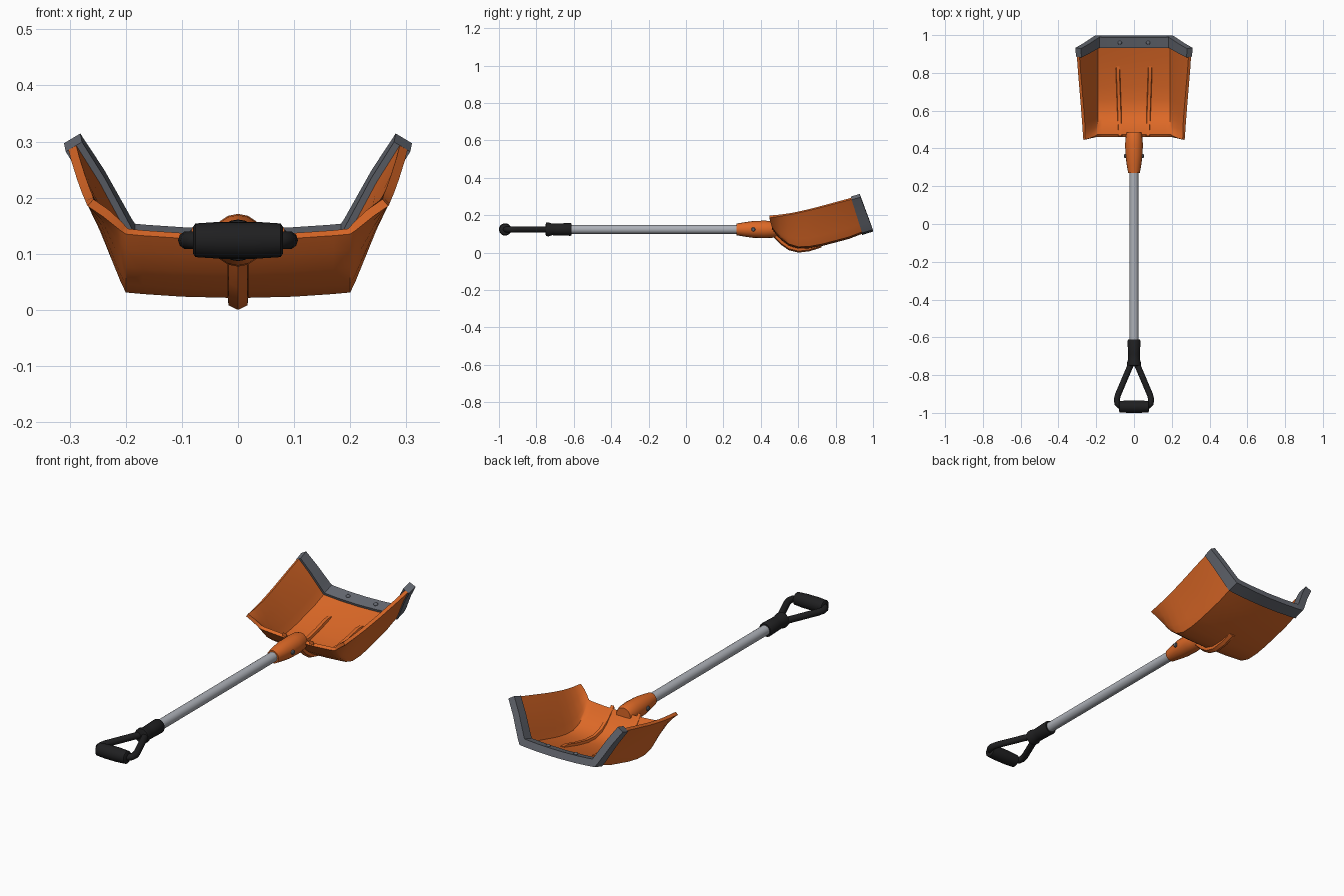
import bpy, bmesh, math
from mathutils import Vector

if "Cube" in bpy.data.objects:
    bpy.data.objects.remove(bpy.data.objects["Cube"])


def material(name, rgb):
    m = bpy.data.materials.new(name)
    m.diffuse_color = (*rgb, 1)
    m.use_nodes = True
    m.node_tree.nodes["Principled BSDF"].inputs["Base Color"].default_value = m.diffuse_color
    return m


ORANGE = material("orange plastic", (0.72, 0.14, 0.02))
STEEL = material("dark steel", (0.13, 0.14, 0.165))
ALU = material("brushed aluminium", (0.42, 0.44, 0.48))
BLACK = material("black rubber", (0.014, 0.014, 0.015))


def finish(ob, mat, angle=35):
    """Apply modifiers, colour and shade one object."""
    ob.data.materials.append(mat)
    bpy.ops.object.select_all(action='DESELECT')
    ob.select_set(True)
    bpy.context.view_layer.objects.active = ob
    bpy.ops.object.convert(target='MESH')
    bpy.ops.object.shade_smooth_by_angle(angle=math.radians(angle))
    return ob


def mesh_object(name, verts, faces):
    me = bpy.data.meshes.new(name)
    me.from_pydata(verts, [], faces)
    ob = bpy.data.objects.new(name, me)
    bpy.context.collection.objects.link(ob)
    return ob


def loft(name, rings, mat, angle=35):
    """Closed solid through rings with equal point counts."""
    n = len(rings[0])
    verts = [p for r in rings for p in r]
    faces = [(i*n+j, i*n+(j+1) % n, (i+1)*n+(j+1) % n, (i+1)*n+j)
             for i in range(len(rings)-1) for j in range(n)]
    faces += [tuple(range(n))[::-1], tuple(range(len(verts)-n, len(verts)))]
    ob = mesh_object(name, verts, faces)
    bm = bmesh.new()
    bm.from_mesh(ob.data)
    bmesh.ops.recalc_face_normals(bm, faces=bm.faces)
    bm.to_mesh(ob.data)
    bm.free()
    return finish(ob, mat, angle)


def turned(name, prof, mat, axis='Y', origin=(0, 0, 0.124), n=20, angle=35):
    """Round part from (position, radius) pairs along x or y."""
    rings = []
    for a, r in prof:
        ring = []
        for k in range(n):
            t = 2*math.pi*k/n
            u, v = r*math.cos(t), r*math.sin(t)
            p = (u, a, v) if axis == 'Y' else (a, u, v)
            ring.append(Vector(origin) + Vector(p))
        rings.append(ring)
    return loft(name, rings, mat, angle)


# Scoop stations: floor y, floor z, rim y, rim z, rim x
STATIONS = [(0.46, 0.125, 0.445, 0.185, 0.268), (0.48, 0.098, 0.465, 0.189, 0.27),
            (0.51, 0.066, 0.50, 0.194, 0.272), (0.55, 0.036, 0.54, 0.201, 0.275),
            (0.60, 0.021, 0.58, 0.208, 0.278), (0.66, 0.023, 0.63, 0.219, 0.282),
            (0.73, 0.036, 0.69, 0.233, 0.287), (0.87, 0.073, 0.81, 0.265, 0.297),
            (0.94, 0.1, 0.885, 0.285, 0.302), (0.997, 0.118, 0.932, 0.300, 0.305)]


def section(s):
    fy, fz, ry, rz, rx = s
    corner = 0.2
    half = [(x, fy, fz + 0.01*(x/0.2)**2) for x in (0, 0.1, 0.17, corner)]
    for u, v in ((0.12, 0.11), (0.24, 0.24), (0.6, 0.63), (1, 1)):
        half.append((corner+(rx-corner)*u, fy+(ry-fy)*v, fz+0.01+(rz-fz-0.01)*v))
    return [(-x, y, z) for x, y, z in half[:0:-1]] + half


def sheet(name, stations, thick, offset, mat):
    rows = [section(s) for s in stations]
    n = len(rows[0])
    faces = [(i*n+j, (i+1)*n+j, (i+1)*n+j+1, i*n+j+1)
             for i in range(len(rows)-1) for j in range(n-1)]
    ob = mesh_object(name, [p for r in rows for p in r], faces)
    mod = ob.modifiers.new("thickness", 'SOLIDIFY')
    mod.thickness, mod.offset, mod.use_even_offset = thick, offset, True
    return finish(ob, mat, 40)


def floor_z(x, y):
    for a, b in zip(STATIONS, STATIONS[1:]):
        if y <= b[0]:
            break
    t = (y-a[0])/(b[0]-a[0])
    return a[1]+(b[1]-a[1])*t + 0.01*(x/0.2)**2


# Scoop and its metal wear edge
sheet("scoop", STATIONS[:-1] + [(0.99, 0.116, 0.925, 0.298, 0.304)], 0.016, -1, ORANGE)
sheet("wear_edge", STATIONS[-2:], 0.034, -0.65, STEEL)

# Rivets on the wear edge
for x in (-0.21, -0.075, 0.075, 0.21):
    z = floor_z(x, 0.965) + (0.034 if abs(x) > 0.2 else 0.029)
    bpy.ops.mesh.primitive_uv_sphere_add(segments=12, ring_count=6, radius=0.011,
                                         location=(x, 0.96, z))
    rivet = bpy.context.object
    rivet.name = "rivet"
    rivet.scale.z = 0.7
    finish(rivet, STEEL)

# Raised stiffening ribs inside the scoop
for side in (-1, 1):
    rings = []
    for y in (0.465, 0.48, 0.51, 0.55, 0.60, 0.66, 0.73, 0.80, 0.835):
        xc = side*(0.073 + 0.013*(y-0.46)/0.37)
        z = floor_z(xc, y) + 0.01
        h = 0.01 if y > 0.83 else 0.018
        rings.append([(xc-0.013, y, z), (xc+0.013, y, z),
                      (xc+0.008, y, z+h), (xc-0.008, y, z+h)])
    loft("scoop_rib", rings, ORANGE)

# Keel under the scoop
rings = []
for y, z in ((0.45, 0.1), (0.475, 0.074), (0.51, 0.04), (0.55, 0.013),
             (0.60, 0), (0.66, 0.007), (0.725, 0.028)):
    top = max(floor_z(0, max(y, 0.46)) + 0.008, z + 0.01)
    rings.append([(-0.019, y, top), (-0.017, y, z+0.008), (0, y, z),
                  (0.017, y, z+0.008), (0.019, y, top)])
loft("keel", rings, ORANGE)

# Socket joining shaft and scoop
turned("socket", [(0.27, 0.024), (0.27, 0.031), (0.31, 0.038), (0.36, 0.045),
                  (0.42, 0.047), (0.47, 0.044), (0.485, 0.038)], ORANGE, n=16)
turned("socket_bolt", [(-0.052, 0.008), (-0.048, 0.011), (0.048, 0.011), (0.052, 0.008)],
       STEEL, 'X', (0, 0.36, 0.124), 12)

# Shaft
turned("shaft", [(-0.64, 0.024), (0.30, 0.024)], ALU, n=24)

# Handle sleeve
turned("handle_sleeve", [(-0.752, 0.02), (-0.748, 0.036), (-0.735, 0.037), (-0.715, 0.031),
                         (-0.69, 0.032), (-0.618, 0.034), (-0.612, 0.031)], BLACK)

# Triangular handle frame
curve = bpy.data.curves.new("handle_frame", 'CURVE')
curve.dimensions = '3D'
curve.bevel_depth = 0.016
curve.bevel_resolution = 3
curve.use_fill_caps = True
half = [(0.012, -0.735), (0.03, -0.775), (0.085, -0.905), (0.091, -0.93),
        (0.088, -0.95), (0.075, -0.963)]
path = half + [(-x, y) for x, y in half[::-1]]
spline = curve.splines.new('POLY')
spline.points.add(len(path)-1)
for p, (x, y) in zip(spline.points, path):
    p.co = (x, y, 0.124, 1)
frame = bpy.data.objects.new("handle_frame", curve)
bpy.context.collection.objects.link(frame)
finish(frame, BLACK, 50)

# Hand grip
turned("hand_grip", [(-0.08, 0.024), (-0.076, 0.03), (-0.03, 0.033), (0.03, 0.033),
                     (0.076, 0.03), (0.08, 0.024)], BLACK, 'X', (0, -0.967, 0.124))
